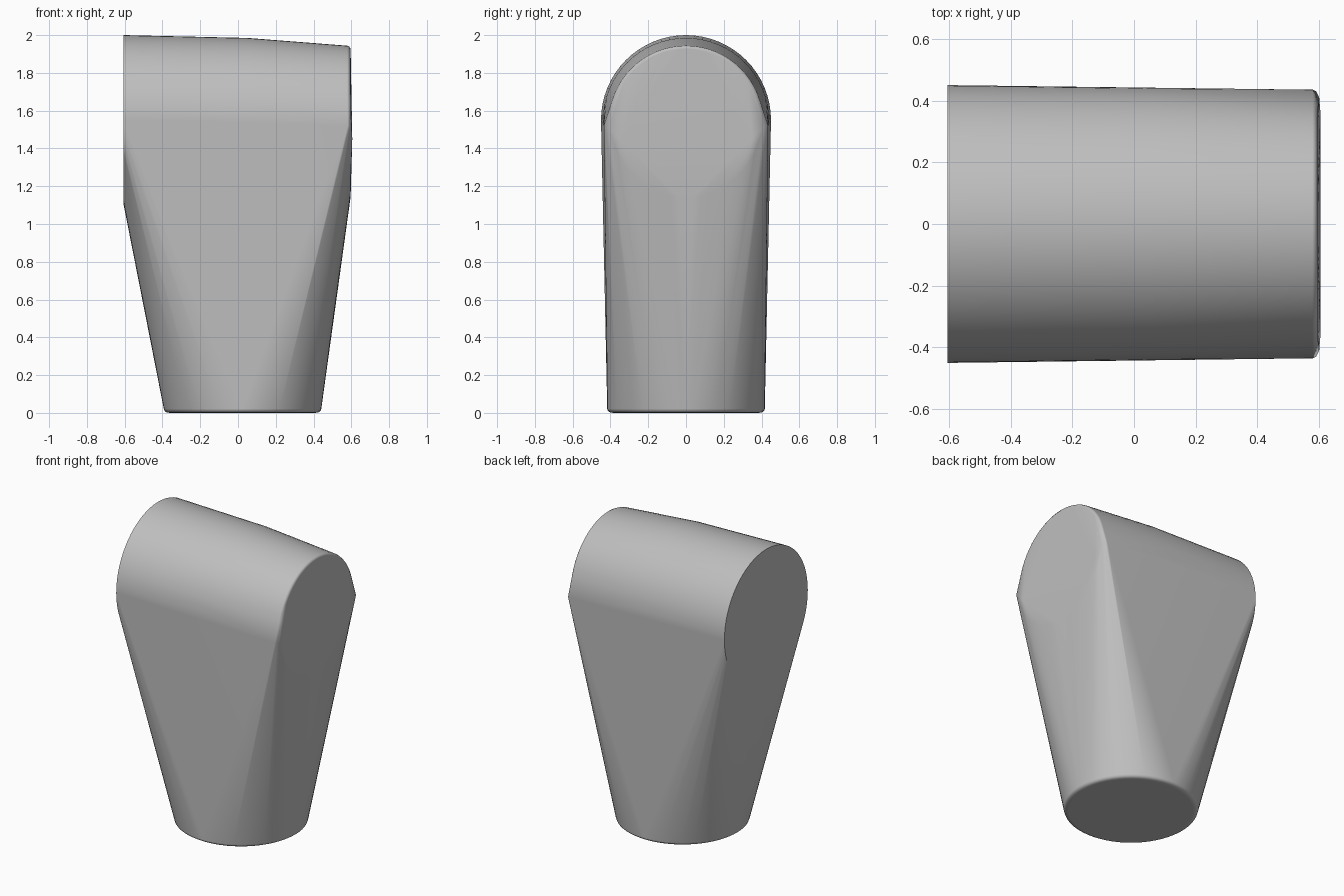
import bpy, bmesh, math

cube = bpy.data.objects.get("Cube")
if cube:
    bpy.data.objects.remove(cube, do_unlink=True)

# One plain grey material
grey = bpy.data.materials.new("Light grey")
grey.use_nodes = True
colour = (0.52, 0.52, 0.52, 1)
grey.diffuse_color = colour
grey.node_tree.nodes["Principled BSDF"].inputs["Base Color"].default_value = colour

SEGMENTS = 64
bm = bmesh.new()


def upright_ring(x, z, r):
    """Circle facing along x."""
    for i in range(SEGMENTS):
        a = 2 * math.pi * i / SEGMENTS
        bm.verts.new((x, r * math.cos(a), z + r * math.sin(a)))


def flat_ring(x, z, r):
    """Circle facing along z."""
    for i in range(SEGMENTS):
        a = 2 * math.pi * i / SEGMENTS
        bm.verts.new((x + r * math.cos(a), r * math.sin(a), z))


# Barrel: large flat end, middle, then the rounded rim of the small end
for x, z, r in ((-0.605, 1.55, 0.45), (0.05, 1.545, 0.44),
                (0.578, 1.535, 0.409), (0.588, 1.535, 0.405),
                (0.596, 1.535, 0.393)):
    upright_ring(x, z, r)

# Small end: side corners and slight bulge
for side in (-1, 1):
    bm.verts.new((0.58, side * 0.435, 1.52))
    bm.verts.new((0.59, side * 0.43, 1.52))
    bm.verts.new((0.60, side * 0.41, 1.51))
    bm.verts.new((0.605, side * 0.35, 1.45))

# Round foot with a small softened edge
for z, r in ((0.022, 0.417), (0.01, 0.413), (0.003, 0.402), (0.0, 0.385)):
    flat_ring(0.024, z, r)

# Stretch one convex skin over the rings and drop everything inside it
hull = bmesh.ops.convex_hull(bm, input=bm.verts[:])
inside = [v for v in bm.verts if not v.link_faces]
bmesh.ops.delete(bm, geom=inside, context='VERTS')
bmesh.ops.dissolve_limit(bm, angle_limit=math.radians(0.3),
                         verts=bm.verts[:], edges=bm.edges[:])
bmesh.ops.recalc_face_normals(bm, faces=bm.faces[:])

mesh = bpy.data.meshes.new("tapered_body")
bm.to_mesh(mesh)
bm.free()
mesh.materials.append(grey)
body = bpy.data.objects.new("tapered_body", mesh)
bpy.context.collection.objects.link(body)

# Smooth shading with a crisp large end
bpy.ops.object.select_all(action='DESELECT')
body.select_set(True)
bpy.context.view_layer.objects.active = body
bpy.ops.object.shade_smooth_by_angle(angle=math.radians(40))
weighted = body.modifiers.new("Weighted normals", 'WEIGHTED_NORMAL')
weighted.keep_sharp = True
